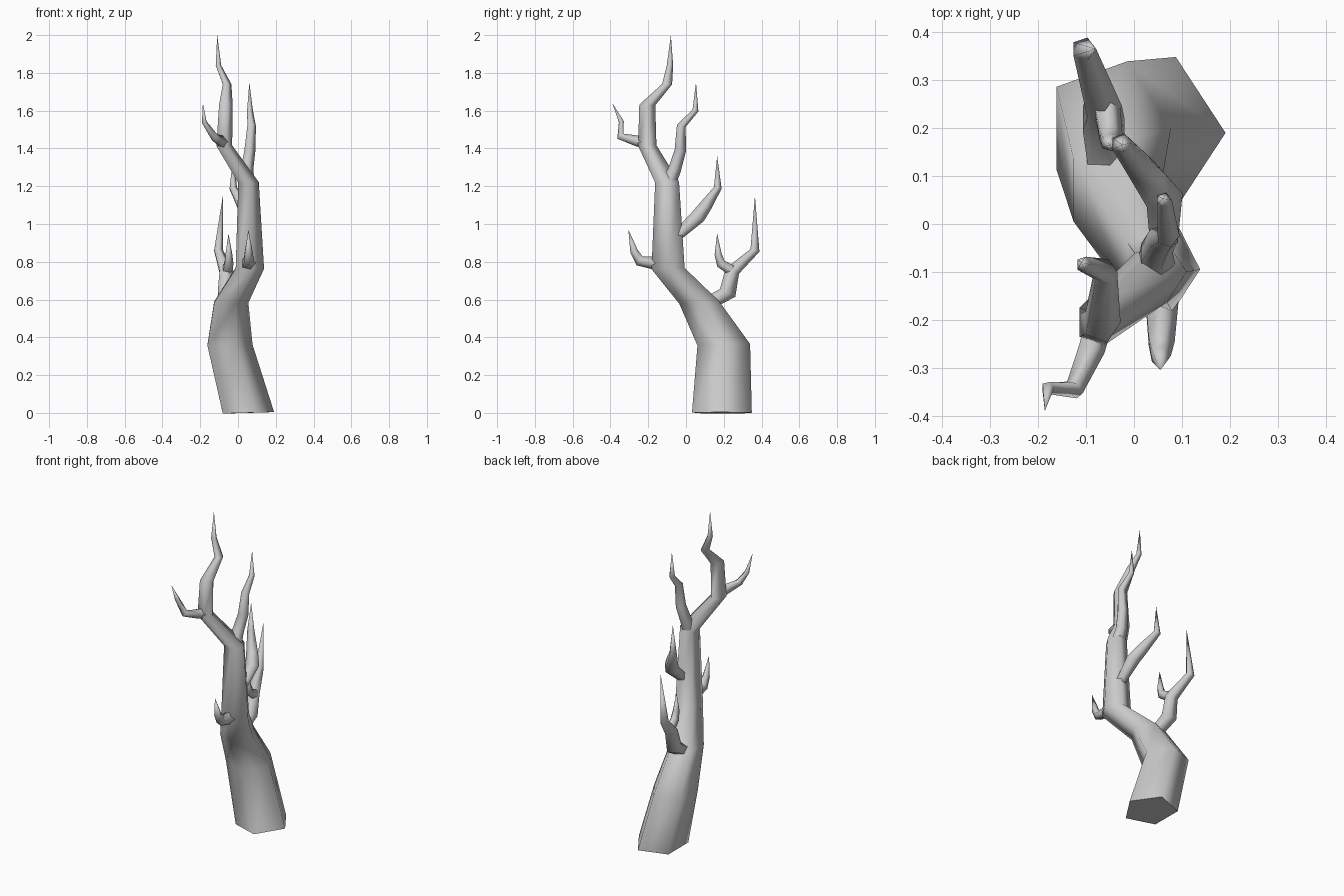
import bpy, bmesh, math
from mathutils import Vector

SIDES = 5


def limb(name, pts, upright=0.0, depth=1.0):
    """Five-sided tapering tube through (x, y, z, radius); ends in a point."""
    bm = bmesh.new()
    pos = [Vector(p[:3]) for p in pts]
    rings = []
    for i, p in enumerate(pts[:-1]):
        t = (pos[i + 1] - pos[i]).normalized()
        if i:
            t += (pos[i] - pos[i - 1]).normalized()
        t = (t.normalized() + Vector((0, 0, upright))).normalized()
        u = Vector((1, 0, 0))
        u = (u - t * u.dot(t)).normalized()
        v = t.cross(u)
        ring = []
        for k in range(SIDES):
            a = 2 * math.pi * k / SIDES
            ring.append(bm.verts.new(pos[i] + p[3] * (u * math.cos(a) + v * math.sin(a) * depth)))
        rings.append(ring)
    tip = bm.verts.new(pos[-1])
    for a, b in zip(rings, rings[1:]):
        for k in range(SIDES):
            n = (k + 1) % SIDES
            bm.faces.new((a[k], a[n], b[n], b[k])).smooth = True
    for k in range(SIDES):
        bm.faces.new((rings[-1][k], rings[-1][(k + 1) % SIDES], tip)).smooth = True
    bm.faces.new(rings[0][::-1])  # flat base cap
    me = bpy.data.meshes.new(name)
    bm.to_mesh(me)
    bm.free()
    ob = bpy.data.objects.new(name, me)
    bpy.context.collection.objects.link(ob)
    return ob


# Trunk from the ground to the topmost tip
limb("trunk", [
    (0.041, 0.19, 0, 0.15), (-0.055, 0.2, 0.36, 0.132), (-0.045, 0.07, 0.585, 0.1),
    (0.055, -0.095, 0.765, 0.083), (0.05, -0.1, 1.22, 0.06), (-0.077, -0.205, 1.415, 0.046),
    (-0.068, -0.205, 1.63, 0.04), (-0.06, -0.1, 1.74, 0.025), (-0.105, -0.085, 1.84, 0.016),
    (-0.11, -0.08, 2.0, 0)], upright=8, depth=1.11)

# Low back branch and its twig
limb("low_back_branch", [
    (-0.06, 0.11, 0.575, 0.04), (-0.068, 0.22, 0.635, 0.048), (-0.065, 0.245, 0.75, 0.04),
    (-0.105, 0.365, 0.86, 0.026), (-0.08, 0.365, 1.15, 0)], upright=0.4)
limb("low_back_twig", [
    (-0.058, 0.24, 0.755, 0.03), (-0.05, 0.185, 0.79, 0.026), (-0.05, 0.17, 0.84, 0.02),
    (-0.05, 0.165, 0.95, 0)])

# Middle back branch
limb("middle_back_branch", [
    (0.06, -0.05, 0.935, 0.03), (0.06, 0.06, 1.035, 0.042), (0.03, 0.1, 1.09, 0.036),
    (-0.027, 0.168, 1.19, 0.022), (-0.025, 0.165, 1.36, 0)], upright=0.3)

# Short front branch
limb("front_branch", [
    (0.055, -0.14, 0.79, 0.04), (0.055, -0.245, 0.805, 0.03), (0.055, -0.275, 0.855, 0.022),
    (0.055, -0.305, 0.97, 0)])

# Upper back branch
limb("upper_back_branch", [
    (0.045, -0.1, 1.2, 0.045), (0.045, -0.06, 1.29, 0.036), (0.06, -0.03, 1.39, 0.032),
    (0.07, -0.025, 1.52, 0.025), (0.062, 0.05, 1.6, 0.017), (0.06, 0.053, 1.75, 0)], upright=0.4)

# Upper front twig
limb("upper_front_twig", [
    (-0.075, -0.2, 1.425, 0.032), (-0.09, -0.26, 1.44, 0.03), (-0.125, -0.345, 1.462, 0.022),
    (-0.18, -0.342, 1.54, 0.014), (-0.186, -0.39, 1.64, 0)])
